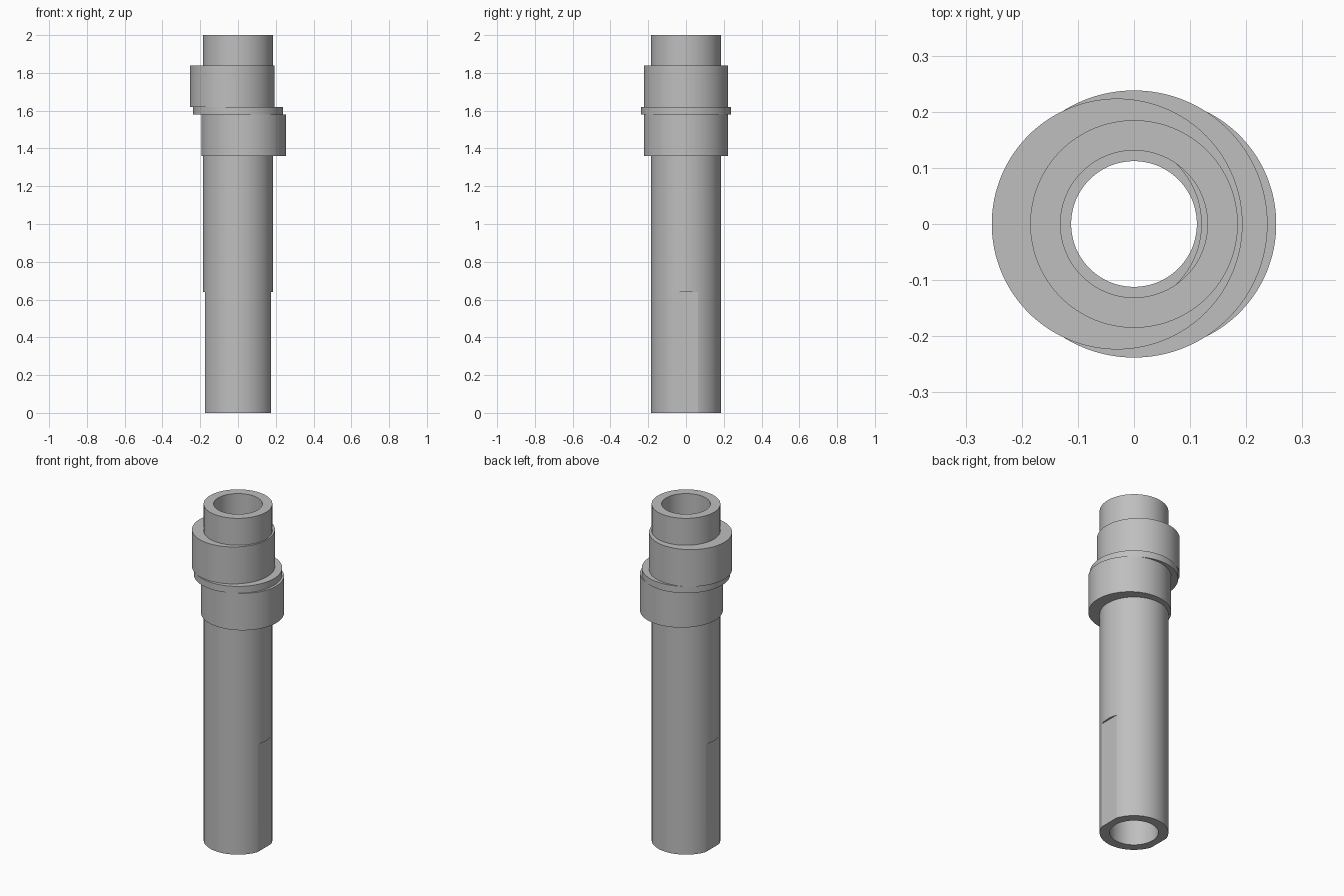
import bpy
import bmesh
import math

cube = bpy.data.objects.get("Cube")
if cube:
    bpy.data.objects.remove(cube, do_unlink=True)

SEGMENTS = 128
TUBE_R, BORE_R, SEAT_R = 0.185, 0.112, 0.131
FLAT_X, FLAT_TOP = 0.174, 0.64
SEAT_DEPTH = 0.4

steel = bpy.data.materials.new("grey_steel")
steel.use_nodes = True
grey = (0.52, 0.52, 0.52, 1)
steel.diffuse_color = grey
steel.node_tree.nodes["Principled BSDF"].inputs["Base Color"].default_value = grey


def lathe(name, profile, x=0, shape=None):
    """Revolve a closed (radius, z) outline around z."""
    bm = bmesh.new()
    rings = []
    for i, (r, z) in enumerate(profile):
        ring = []
        for s in range(SEGMENTS):
            a = math.tau * s / SEGMENTS
            px, py = r * math.cos(a), r * math.sin(a)
            if shape:
                px = shape(i, px)
            ring.append(bm.verts.new((px + x, py, z)))
        rings.append(ring)
    for a, b in zip(rings, rings[1:] + rings[:1]):
        for s in range(SEGMENTS):
            t = (s + 1) % SEGMENTS
            bm.faces.new((a[s], a[t], b[t], b[s]))
    bmesh.ops.remove_doubles(bm, verts=bm.verts[:], dist=0.00001)
    bmesh.ops.recalc_face_normals(bm, faces=bm.faces[:])
    mesh = bpy.data.meshes.new(name)
    bm.to_mesh(mesh)
    bm.free()
    mesh.materials.append(steel)
    obj = bpy.data.objects.new(name, mesh)
    bpy.context.collection.objects.link(obj)
    bpy.ops.object.select_all(action="DESELECT")
    obj.select_set(True)
    bpy.context.view_layer.objects.active = obj
    bpy.ops.object.shade_smooth_by_angle(angle=math.radians(15))
    return obj


def side_flats(i, px):
    """Clamp the two lowest outer rings to a pair of wrench flats."""
    return max(-FLAT_X, min(FLAT_X, px)) if i < 2 else px


# Hollow shaft with wider bore seats at both ends and flats at the bottom
lathe("hollow_shaft", [
    (TUBE_R, 0), (TUBE_R, FLAT_TOP), (TUBE_R, FLAT_TOP), (TUBE_R, 2),
    (SEAT_R, 2), (SEAT_R, 2 - SEAT_DEPTH), (BORE_R, 2 - SEAT_DEPTH),
    (BORE_R, SEAT_DEPTH), (SEAT_R, SEAT_DEPTH), (SEAT_R, 0),
], shape=side_flats)

# Two opposed eccentric collars and the centred flange between them
for name, x, r, low, high in (
    ("lower_eccentric", 0.03, 0.2235, 1.36, 1.58),
    ("middle_flange", 0, 0.238, 1.58, 1.62),
    ("upper_eccentric", -0.03, 0.2235, 1.62, 1.84),
):
    inner = 0.15
    lathe(name, [(r, low), (r, high), (inner, high), (inner, low)], x)
